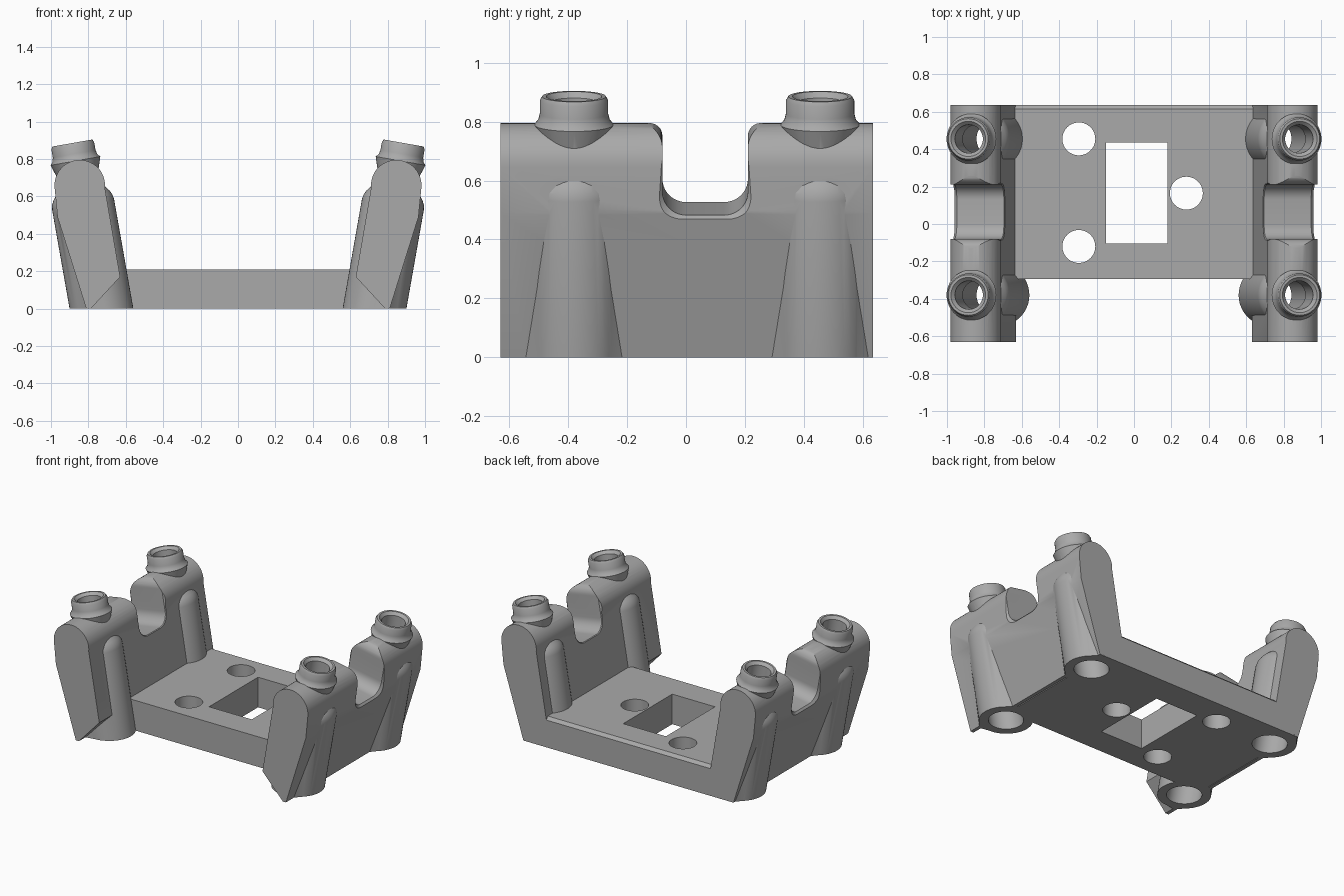
import bpy
import bmesh
from math import sin, cos, pi, radians
from mathutils import Matrix, Vector

if "Cube" in bpy.data.objects:
    bpy.data.objects.remove(bpy.data.objects["Cube"], do_unlink=True)

grey = bpy.data.materials.new("plain_grey")
grey.use_nodes = True
COLOUR = (0.4, 0.4, 0.4, 1)
grey.diffuse_color = COLOUR
grey.node_tree.nodes["Principled BSDF"].inputs["Base Color"].default_value = COLOUR

TILT = Matrix.Rotation(radians(10), 4, 'Y')
FOOT = 0.73
FRONT, BACK = -0.63, 0.635
POST_YS = (-0.38, 0.455)
NOTCH_Y = 0.065


def finish(bm, name):
    bmesh.ops.recalc_face_normals(bm, faces=bm.faces)
    mesh = bpy.data.meshes.new(name)
    bm.to_mesh(mesh)
    bm.free()
    mesh.materials.append(grey)
    obj = bpy.data.objects.new(name, mesh)
    bpy.context.collection.objects.link(obj)
    return obj


def loft(name, rings, side=1):
    """Skin closed rings of points and cap both ends."""
    bm = bmesh.new()
    loops = [[bm.verts.new((p[0] * side, p[1], p[2])) for p in ring] for ring in rings]
    for a, b in zip(loops, loops[1:]):
        for i in range(len(a)):
            j = (i + 1) % len(a)
            bm.faces.new((a[i], a[j], b[j], b[i]))
    bm.faces.new(loops[0])
    bm.faces.new(loops[-1])
    return finish(bm, name)


def hull(name, points, side):
    bm = bmesh.new()
    for p in points:
        bm.verts.new((p[0] * side, p[1], p[2]))
    res = bmesh.ops.convex_hull(bm, input=bm.verts)
    junk = [v for v in res["geom_interior"] if isinstance(v, bmesh.types.BMVert)]
    bmesh.ops.delete(bm, geom=junk, context='VERTS')
    return finish(bm, name)


def circle(radius, height, matrix, count=48):
    return [matrix @ Vector((radius * cos(2 * pi * i / count),
                             radius * sin(2 * pi * i / count), height)) for i in range(count)]


def lathe(name, profile, matrix, side=1):
    return loft(name, [circle(r, h, matrix) for r, h in profile], side)


def box(name, x0, x1, y0, y1, z0, z1):
    return loft(name, [[(x0, y0, z), (x1, y0, z), (x1, y1, z), (x0, y1, z)] for z in (z0, z1)])


def combine(target, other, operation):
    mod = target.modifiers.new(operation, 'BOOLEAN')
    mod.operation = operation
    mod.solver = 'EXACT'
    mod.object = other
    bpy.context.view_layer.objects.active = target
    bpy.ops.object.modifier_apply(modifier=mod.name)
    bpy.data.objects.remove(other, do_unlink=True)


def arc(cx, cy, r, start, end, steps=10):
    return [(cx + r * cos(radians(start + (end - start) * i / steps)),
             cy + r * sin(radians(start + (end - start) * i / steps))) for i in range(steps + 1)]


def notch_ring(u, grow):
    """Saddle outline across the wall: rounded floor and flared top corners."""
    w, floor, top = 0.145 + grow, 0.513 - grow, 0.807
    half = arc(w - 0.08, floor + 0.08, 0.08, -90, 0)
    half += arc(w + 0.065, top - 0.065, 0.065, 180, 90)
    half.append((w + 0.065, 1.1))
    outline = half + [(-y, s) for y, s in reversed(half)]
    frame = Matrix.Translation((FOOT, NOTCH_Y, 0)) @ TILT
    return [frame @ Vector((u, y, s)) for y, s in outline]


def wall(side):
    # leaning wall with a round top
    cap = arc(0.846, 0.66, 0.135, -6, 186, 24)
    section = [(0.805, -0.02), (0.965, 0.49)] + cap + [(0.63, 0.17)]
    body = loft("wall", [[(x, y, z) for x, z in section] for y in (FRONT, BACK)], side)
    rings = [notch_ring(u, g) for u, g in ((-0.2, 0.07), (-0.125, 0), (0.13, 0), (0.2, 0.06))]
    combine(body, loft("notch", rings, side), 'DIFFERENCE')
    return body


def add_posts(body, side):
    for y in POST_YS:
        frame = Matrix.Translation((FOOT, y, 0)) @ TILT
        # flared web blending the post into the wall
        web = circle(0.166, -0.06, frame) + circle(0.166, 0.5, frame)
        web += [(x, y + d * k, z) for x, d, z in ((0.79, 0.18, -0.04), (0.94, 0.11, 0.49))
                for k in (-1, 1)]
        combine(body, hull("web", web, side), 'UNION')
        # post with domed shoulder, then the collar
        post = [(0.168, -0.08), (0.168, 0.565), (0.164, 0.59), (0.152, 0.615),
                (0.132, 0.64), (0.115, 0.66), (0.115, 0.74), (0.135, 0.802), (0.122, 0.817),
                (0.116, 0.84), (0.116, 0.885), (0.108, 0.899)]
        combine(body, lathe("post", post, frame, side), 'UNION')


def cut_bores(body, side):
    for y in POST_YS:
        frame = Matrix.Translation((FOOT, y, 0)) @ TILT
        bore = [(0.11, -0.1), (0.11, 0.6), (0.076, 0.64), (0.076, 0.88), (0.1, 0.905), (0.1, 0.95)]
        combine(body, lathe("bore", bore, frame, side), 'DIFFERENCE')


# base plate with a bevelled rear edge
plate_section = [(-0.295, -0.05), (BACK, -0.05), (BACK, 0.19), (0.615, 0.21), (-0.295, 0.21)]
bracket = loft("bracket", [[(x, y, z) for y, z in plate_section] for x in (-0.78, 0.78)])

# window and round holes in the plate
combine(bracket, box("window", -0.15, 0.18, -0.105, 0.435, -0.2, 0.4), 'DIFFERENCE')
for x, y in ((-0.295, 0.455), (-0.295, -0.12), (0.28, 0.165)):
    spot = Matrix.Translation((x, y, 0))
    combine(bracket, lathe("hole", [(0.088, -0.2), (0.088, 0.4)], spot), 'DIFFERENCE')

# walls, posts and bores on both sides
for side in (-1, 1):
    combine(bracket, wall(side), 'UNION')
    add_posts(bracket, side)
for side in (-1, 1):
    cut_bores(bracket, side)

# flat underside
combine(bracket, box("ground_trim", -2, 2, -2, 2, -1, 0), 'DIFFERENCE')

bpy.ops.object.select_all(action='DESELECT')
bracket.select_set(True)
bpy.context.view_layer.objects.active = bracket
bpy.ops.object.shade_smooth_by_angle(angle=radians(30))
